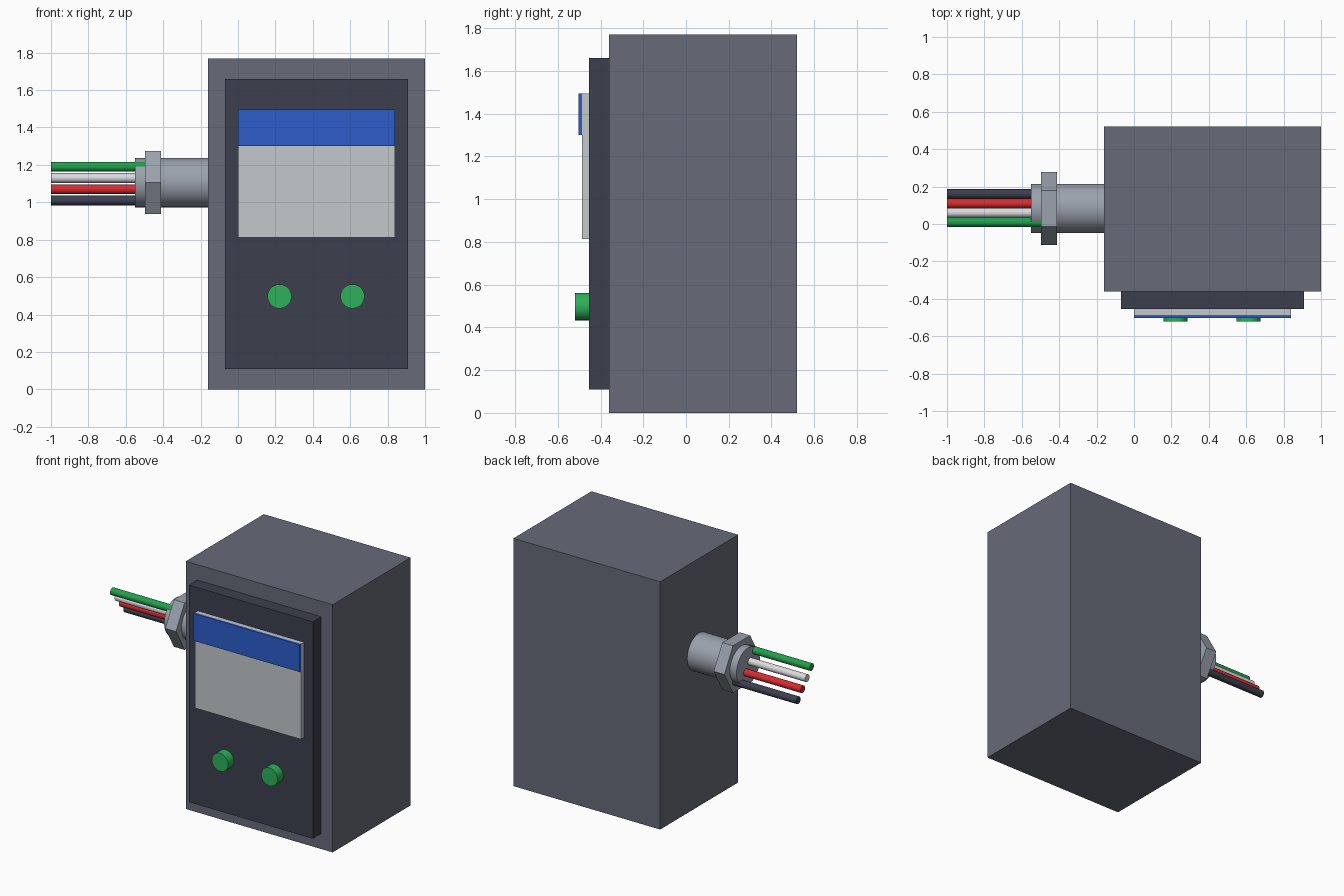
import bpy
import math
from mathutils import Vector

cube = bpy.data.objects.get("Cube")
if cube:
    bpy.data.objects.remove(cube, do_unlink=True)


def material(name, hex_code):
    srgb = [int(hex_code[i:i + 2], 16) / 255 for i in (0, 2, 4)]
    linear = [c / 12.92 if c < 0.04 else ((c + 0.055) / 1.055) ** 2.4 for c in srgb]
    mat = bpy.data.materials.new(name)
    mat.use_nodes = True
    mat.diffuse_color = (*linear, 1)
    mat.node_tree.nodes["Principled BSDF"].inputs["Base Color"].default_value = (*linear, 1)
    return mat


case_grey = material("case grey", "676b77")
dark_slate = material("dark slate", "3c404d")
light_grey = material("light grey", "c4c8cb")
blue = material("blue", "2d5ccb")
green = material("green", "2eb05a")
wire_green = material("wire green", "22a04c")
metal = material("metal grey", "9aa2ad")
red = material("red", "d92b2e")
white = material("white", "dcdce0")


def box(name, low, high, mat):
    low, high = Vector(low), Vector(high)
    bpy.ops.mesh.primitive_cube_add(size=1, location=(low + high) / 2)
    obj = bpy.context.object
    obj.name = name
    obj.scale = high - low
    bpy.ops.object.transform_apply(location=False, rotation=False, scale=True)
    obj.data.materials.append(mat)


def rod(name, start, end, radius, mat, sides=32):
    start, end = Vector(start), Vector(end)
    axis = end - start
    bpy.ops.mesh.primitive_cylinder_add(
        vertices=sides, radius=radius, depth=axis.length, location=(start + end) / 2,
        rotation=axis.to_track_quat("Z", "Y").to_euler())
    obj = bpy.context.object
    obj.name = name
    obj.data.materials.append(mat)
    if sides > 6:
        bpy.ops.object.shade_smooth_by_angle(angle=math.radians(35))
    return obj


# Housing, raised front panel and label
box("housing", (-0.16, -0.36, 0), (1, 0.52, 1.77), case_grey)
box("front_panel", (-0.07, -0.455, 0.11), (0.91, -0.36, 1.66), dark_slate)
box("label", (0, -0.487, 0.813), (0.84, -0.455, 1.495), light_grey)
box("label_band", (0, -0.503, 1.30), (0.84, -0.487, 1.495), blue)

# Push buttons
for side, x in (("right", 0.222), ("left", 0.612)):
    rod(f"{side}_button", (x, -0.455, 0.497), (x, -0.52, 0.497), 0.065, green, 20)

# Threaded conduit stub with its hexagonal locknut, corners pointing along y
cy, cz = 0.083, 1.105
rod("conduit_stub", (-0.16, cy, cz), (-0.55, cy, cz), 0.132, metal)
bpy.ops.mesh.primitive_cylinder_add(vertices=6, radius=0.194, depth=0.085,
                                    location=(-0.455, cy, cz), rotation=(0, math.pi / 2, 0))
nut = bpy.context.object
nut.name = "locknut"
nut.data.materials.append(metal)

# Four wires fanned diagonally across the conduit opening
for i, (name, mat) in enumerate((("green", wire_green), ("white", white),
                                 ("red", red), ("dark", dark_slate))):
    y, z = 0.01 + 0.05 * i, 1.19 - 0.06 * i
    rod(f"{name}_wire", (-0.48, y, z), (-1, y, z), 0.026, mat, 16)
